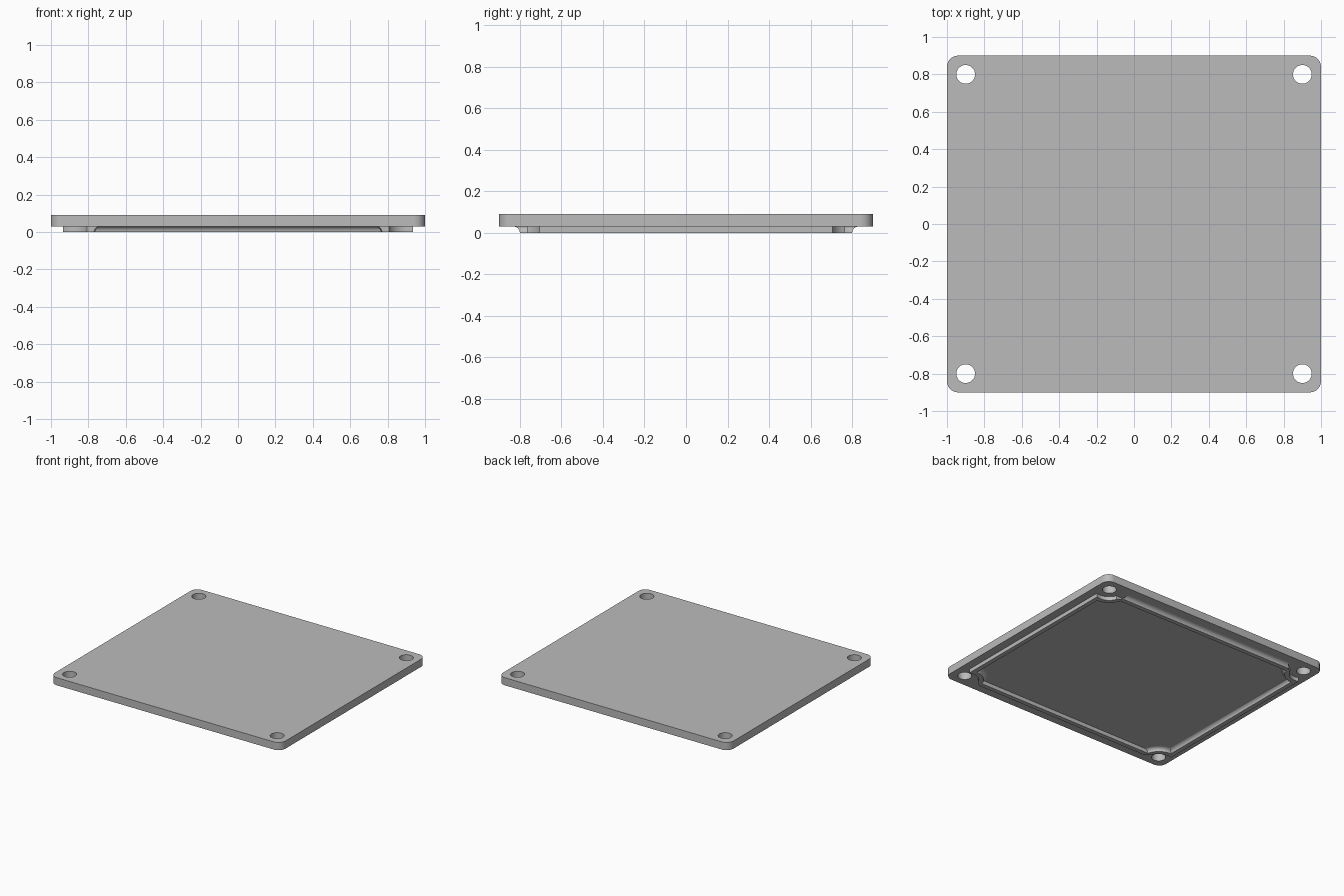
import bpy, bmesh
from math import acos, asin, cos, sin, pi

if "Cube" in bpy.data.objects:
    bpy.data.objects.remove(bpy.data.objects["Cube"], do_unlink=True)

HX, HY = 1.0, 0.9            # half size of the plate
Z_UNDER, Z_TOP = 0.03, 0.09  # plate underside and top
HOLE_X, HOLE_Y = 0.9, 0.8    # screw hole centres
QUADRANTS = [(1, 1), (-1, 1), (-1, -1), (1, -1)]

grey = bpy.data.materials.new("light grey")
grey.use_nodes = True
grey.diffuse_color = (0.5, 0.5, 0.5, 1)
grey.node_tree.nodes["Principled BSDF"].inputs["Base Color"].default_value = (0.5, 0.5, 0.5, 1)


def outline(cx, cy, r, a0, a1, steps):
    """Mirror one corner arc to all four corners, running counter-clockwise."""
    pts = []
    for sx, sy in QUADRANTS:
        arc = [(sx * (cx + r * cos(a)), sy * (cy + r * sin(a)))
               for a in (a0 + (a1 - a0) * i / steps for i in range(steps + 1))]
        pts += arc if sx * sy > 0 else arc[::-1]
    return pts


def loft(name, rows, caps=False):
    """Skin a stack of closed outlines, each given as (points, z)."""
    bm = bmesh.new()
    loops = [[bm.verts.new((x, y, z)) for x, y in pts] for pts, z in rows]
    for a, b in zip(loops, loops[1:]):
        for i in range(len(a)):
            j = (i + 1) % len(a)
            bm.faces.new((a[i], a[j], b[j], b[i]))
    if caps:
        bm.faces.new(loops[0][::-1])
        bm.faces.new(loops[-1])
    mesh = bpy.data.meshes.new(name)
    bm.to_mesh(mesh)
    bm.free()
    mesh.materials.append(grey)
    obj = bpy.data.objects.new(name, mesh)
    bpy.context.collection.objects.link(obj)
    return obj


def smooth(obj):
    bpy.ops.object.select_all(action='DESELECT')
    obj.select_set(True)
    bpy.context.view_layer.objects.active = obj
    bpy.ops.object.shade_smooth_by_angle(angle=pi / 6)


# Plate with rounded corners
R = 0.06
corner = outline(HX - R, HY - R, R, 0, pi / 2, 10)
plate = loft("cover_plate", [(corner, Z_UNDER), (corner, Z_TOP)], caps=True)

# Four screw holes
for sx, sy in QUADRANTS:
    bpy.ops.mesh.primitive_cylinder_add(vertices=40, radius=0.05, depth=0.4,
                                        location=(sx * HOLE_X, sy * HOLE_Y, 0.06))
    cutter = bpy.context.object
    cutter.name = "hole_cutter"
    cutter.data.materials.append(grey)
    bpy.context.view_layer.objects.active = plate
    mod = plate.modifiers.new("screw_hole", 'BOOLEAN')
    mod.operation, mod.solver, mod.object = 'DIFFERENCE', 'EXACT', cutter
    bpy.ops.object.modifier_apply(modifier=mod.name)
    bpy.data.objects.remove(cutter, do_unlink=True)
smooth(plate)


# Locating lip: notched around the holes, with a filleted inner side
def lip_outline(d):
    r, gap = 0.1 + d, 0.035 - d
    return outline(HOLE_X, HOLE_Y, r, -acos(gap / r), asin(gap / r) - pi, 16)


WIDTH, FILLET = 0.035, 0.03
rows = [(lip_outline(0), Z_UNDER), (lip_outline(0), 0), (lip_outline(WIDTH), 0)]
for i in range(1, 9):
    t = i / 8 * pi / 2
    rows.append((lip_outline(WIDTH + FILLET * (1 - cos(t))), FILLET * sin(t)))
lip = loft("locating_lip", rows)
lip.data.flip_normals()
smooth(lip)
